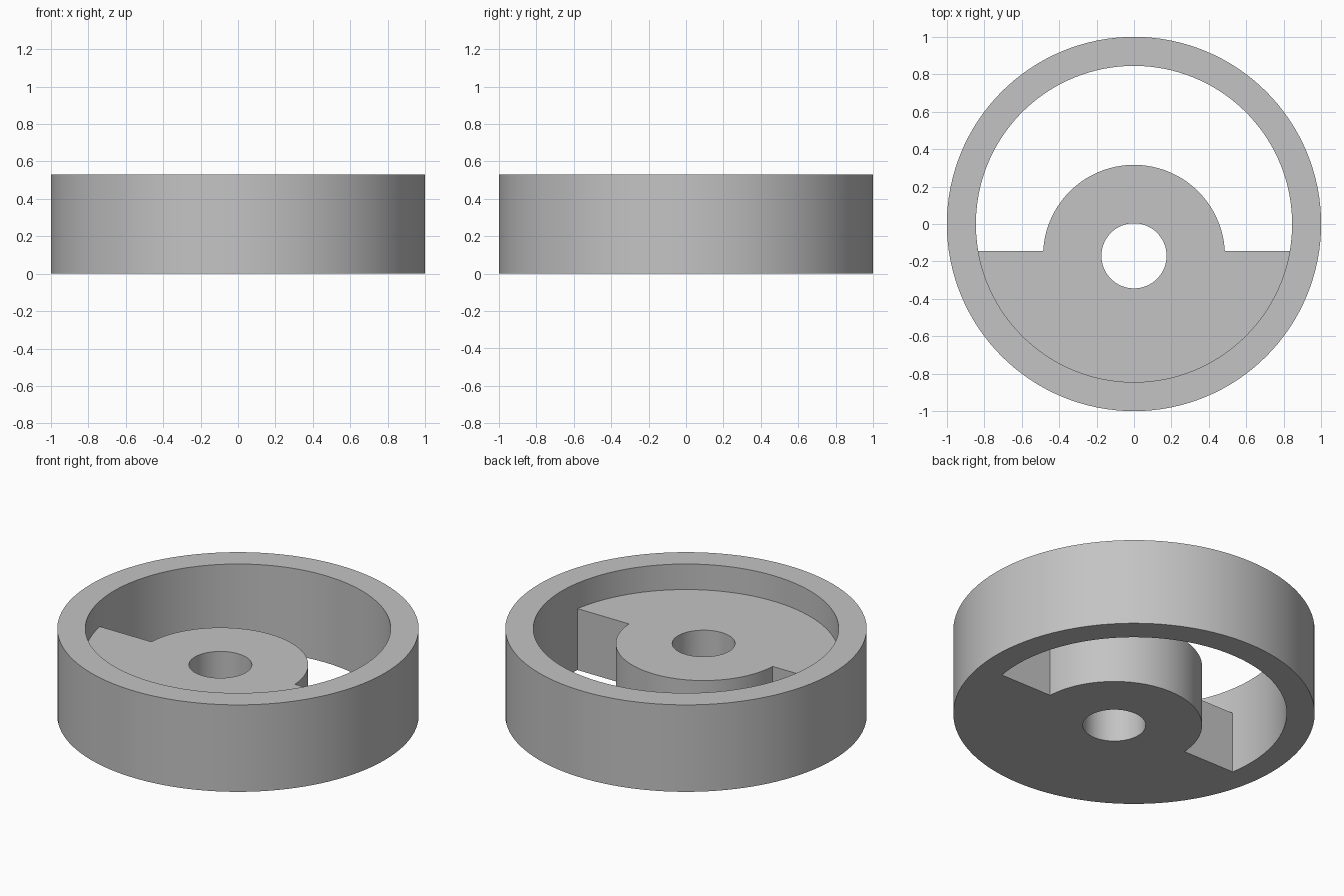
import bpy
import bmesh
from math import asin, cos, sin, pi, radians

cube = bpy.data.objects.get("Cube")
if cube:
    bpy.data.objects.remove(cube, do_unlink=True)

HEIGHT, WEB_TOP = 0.531, 0.375
RIM_OUTER, RIM_INNER = 1.0, 0.845
HUB_RADIUS, BORE_RADIUS, HUB_Y = 0.486, 0.174, -0.17
WINDOW_Y = -0.143


def arc(radius, start, end, steps, y=0.0):
    """Points from start to end angle, both ends included."""
    angles = [start + (end - start) * i / steps for i in range(steps + 1)]
    return [(radius * cos(a), y + radius * sin(a)) for a in angles]


def circle(radius, steps, y=0.0):
    return arc(radius, 0, 2 * pi, steps, y)[:-1]


# Outlines: the window sits between the rim and the round hub
rim_angle = asin(WINDOW_Y / RIM_INNER)
hub_angle = asin((WINDOW_Y - HUB_Y) / HUB_RADIUS)
upper_arc = arc(RIM_INNER, rim_angle, pi - rim_angle, 72)
lower_arc = arc(RIM_INNER, pi - rim_angle, 2 * pi + rim_angle, 56)
hub_edge = arc(HUB_RADIUS, pi - hub_angle, hub_angle, 64, HUB_Y)
outer = circle(RIM_OUTER, 128)
inner = upper_arc + lower_arc[1:-1]
window = upper_arc + hub_edge
web = lower_arc + hub_edge[::-1]
bore = circle(BORE_RADIUS, 64, HUB_Y)

bm = bmesh.new()


def cap(z, *loops):
    """Flat face at height z bounded by the loops, inner loops being holes."""
    edges = []
    for loop in loops:
        verts = [bm.verts.new((x, y, z)) for x, y in loop]
        edges += [bm.edges.new((v, verts[i - 1])) for i, v in enumerate(verts)]
    bmesh.ops.triangle_fill(bm, edges=edges, use_beauty=True, normal=(0, 0, 1))


def wall(path, low, high, closed=False):
    """Upright wall along a path."""
    points = path + path[:1] if closed else path
    for (ax, ay), (bx, by) in zip(points, points[1:]):
        corners = ((ax, ay, low), (bx, by, low), (bx, by, high), (ax, ay, high))
        bm.faces.new([bm.verts.new(c) for c in corners])


# Underside, lowered web and rim top
cap(0, outer, window, bore)
cap(WEB_TOP, web, bore)
cap(HEIGHT, outer, inner)

# Rim, window and bore walls
wall(outer, 0, HEIGHT, closed=True)
wall(window, 0, WEB_TOP, closed=True)
wall(inner, WEB_TOP, HEIGHT, closed=True)
wall(bore, 0, WEB_TOP, closed=True)

bmesh.ops.remove_doubles(bm, verts=bm.verts, dist=0.0001)
bmesh.ops.recalc_face_normals(bm, faces=bm.faces)
mesh = bpy.data.meshes.new("eccentric_wheel")
bm.to_mesh(mesh)
bm.free()

# Plain grey
grey = bpy.data.materials.new("light_grey")
grey.use_nodes = True
colour = (0.55, 0.55, 0.55, 1)
grey.diffuse_color = colour
grey.node_tree.nodes["Principled BSDF"].inputs["Base Color"].default_value = colour
mesh.materials.append(grey)

wheel = bpy.data.objects.new("eccentric_wheel", mesh)
bpy.context.collection.objects.link(wheel)
bpy.ops.object.select_all(action="DESELECT")
wheel.select_set(True)
bpy.context.view_layer.objects.active = wheel
bpy.ops.object.shade_smooth_by_angle(angle=radians(30))
